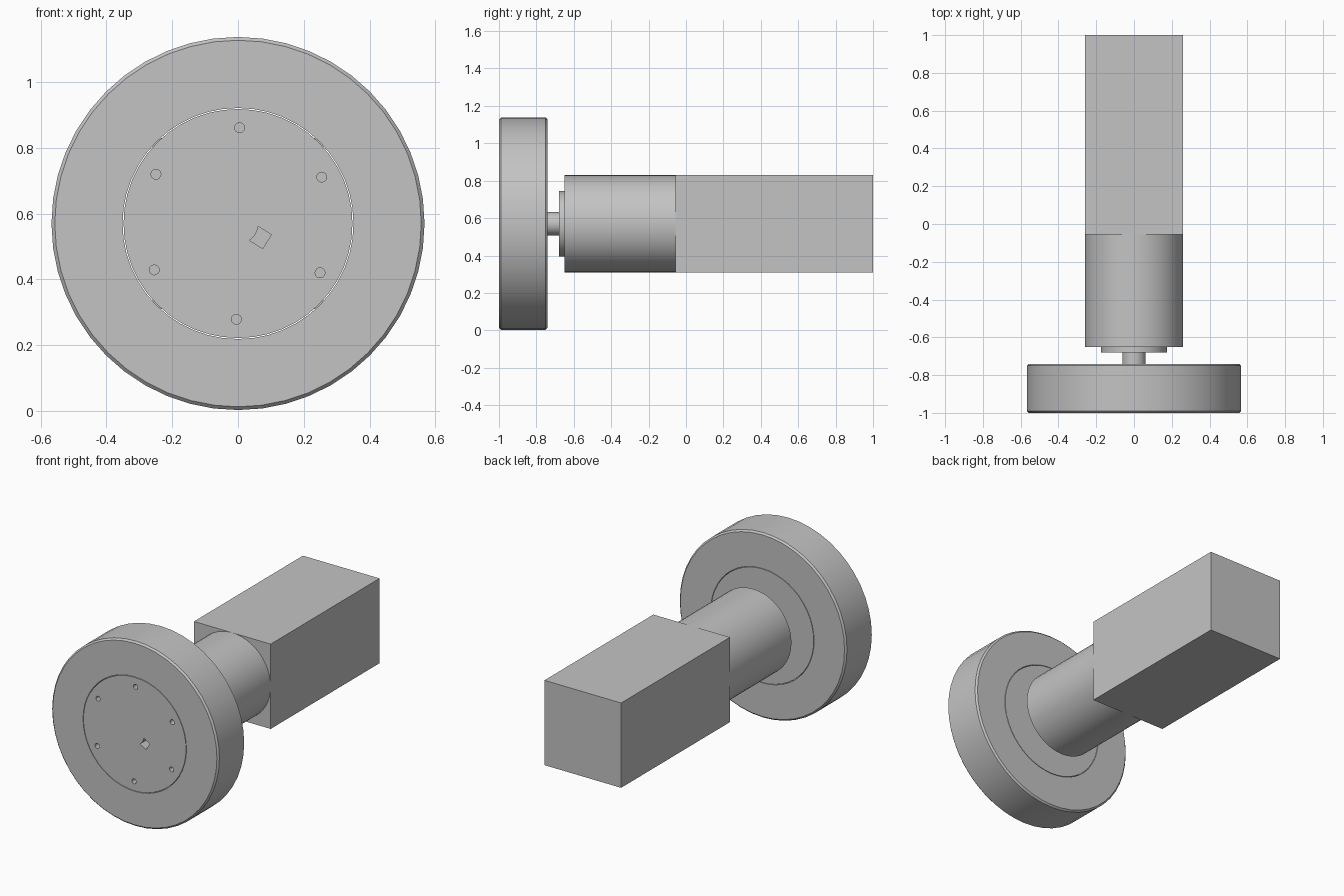
import bpy, bmesh, math
from mathutils import Matrix, Vector

if "Cube" in bpy.data.objects:
    bpy.data.objects.remove(bpy.data.objects["Cube"], do_unlink=True)

AXIS_Z = 0.57
SEGMENTS = 48
FRONT, BACK = -1.0, -0.74

grey = bpy.data.materials.new("plain grey")
grey.use_nodes = True
grey.diffuse_color = (0.55, 0.55, 0.55, 1)
grey.node_tree.nodes["Principled BSDF"].inputs["Base Color"].default_value = (0.55, 0.55, 0.55, 1)


def add_object(name, bm):
    bmesh.ops.recalc_face_normals(bm, faces=bm.faces)
    mesh = bpy.data.meshes.new(name)
    bm.to_mesh(mesh)
    bm.free()
    mesh.materials.append(grey)
    obj = bpy.data.objects.new(name, mesh)
    bpy.context.collection.objects.link(obj)
    return obj


def activate(obj):
    bpy.ops.object.select_all(action="DESELECT")
    obj.select_set(True)
    bpy.context.view_layer.objects.active = obj


def smooth(obj):
    activate(obj)
    bpy.ops.object.shade_smooth_by_angle(angle=math.radians(30))


def ring(name, inner, outer, y0, y1, chamfer=0.0):
    """Turned ring around the drive axis."""
    c = chamfer
    profile = [(inner, y0), (outer - c, y0), (outer, y0 + c),
               (outer, y1 - c), (outer - c, y1), (inner, y1)]
    bm = bmesh.new()
    loops = []
    for i in range(SEGMENTS):
        a = 2 * math.pi * i / SEGMENTS
        loops.append([bm.verts.new((r * math.cos(a), y, AXIS_Z + r * math.sin(a)))
                      for r, y in profile])
    for i in range(SEGMENTS):
        p, q = loops[i], loops[(i + 1) % SEGMENTS]
        for j in range(len(profile)):
            k = (j + 1) % len(profile)
            bm.faces.new((p[j], p[k], q[k], q[j]))
    bmesh.ops.remove_doubles(bm, verts=bm.verts, dist=1e-5)
    obj = add_object(name, bm)
    smooth(obj)
    return obj


def disc(name, radius, y0, y1, sides=SEGMENTS, x=0.0, z=AXIS_Z):
    """Solid cylinder along y."""
    bm = bmesh.new()
    place = Matrix.Translation((x, (y0 + y1) / 2, z)) @ Matrix.Rotation(math.pi / 2, 4, "X")
    bmesh.ops.create_cone(bm, cap_ends=True, segments=sides, radius1=radius,
                          radius2=radius, depth=y1 - y0, matrix=place)
    obj = add_object(name, bm)
    smooth(obj)
    return obj


def box(name, centre, size, tilt=0.0):
    bm = bmesh.new()
    place = (Matrix.Translation(Vector(centre)) @ Matrix.Rotation(tilt, 4, "Y")
             @ Matrix.Diagonal((*size, 1)))
    bmesh.ops.create_cube(bm, size=1, matrix=place)
    return add_object(name, bm)


def cut(target, cutter):
    cutter.hide_render = True
    mod = target.modifiers.new("cut", "BOOLEAN")
    mod.operation = "DIFFERENCE"
    mod.solver = "EXACT"
    mod.object = cutter
    activate(target)
    bpy.ops.object.modifier_apply(modifier=mod.name)
    bpy.data.objects.remove(cutter, do_unlink=True)


# Wheel: tyre with softened rims, flush hub plate and core
ring("wheel_tyre", 0.351, 0.567, FRONT, BACK, 0.01)
hub_plate = ring("hub_plate", 0.252, 0.348, FRONT, BACK)
hub_core = ring("hub_core", 0.062, 0.252, FRONT, BACK)

# Six blind bolt holes
for i in range(6):
    a = math.radians(89 + 60 * i)
    cut(hub_plate, disc("bolt_hole", 0.015, FRONT - 0.05, FRONT + 0.15, 16,
                        0.291 * math.cos(a), AXIS_Z + 0.291 * math.sin(a)))

# Keyway beside the shaft
a = math.radians(-32)
cut(hub_core, box("keyway", (0.079 * math.cos(a), (FRONT + BACK) / 2, AXIS_Z + 0.079 * math.sin(a)),
                  (0.05, 0.4, 0.05), -a))
smooth(hub_plate)
smooth(hub_core)

# Drive: shaft, front boss, round gearbox, square motor
disc("drive_shaft", 0.062, FRONT, -0.65)
disc("gearbox_boss", 0.175, -0.68, -0.645)
disc("gearbox", 0.26, -0.65, -0.055)
box("motor_housing", (0, 0.4725, AXIS_Z), (0.52, 1.055, 0.52))
